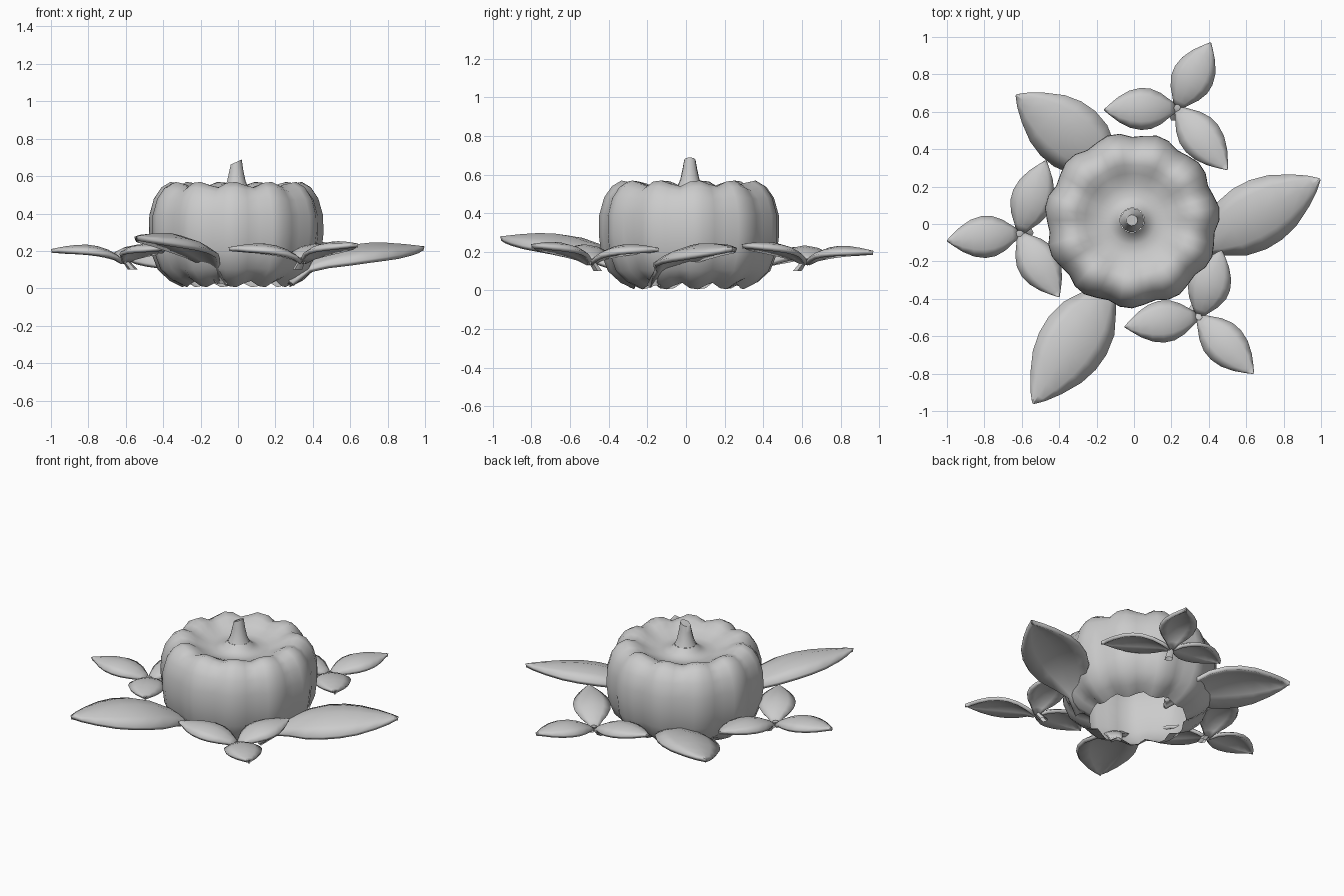
import bpy, math
from math import sin, cos, pi
from mathutils import Vector

if "Cube" in bpy.data.objects:
    bpy.data.objects.remove(bpy.data.objects["Cube"])


def make(name, verts, faces, angle=40):
    me = bpy.data.meshes.new(name)
    me.from_pydata(verts, [], faces)
    me.update()
    ob = bpy.data.objects.new(name, me)
    bpy.context.collection.objects.link(ob)
    bpy.ops.object.select_all(action='DESELECT')
    ob.select_set(True)
    bpy.context.view_layer.objects.active = ob
    bpy.ops.object.shade_smooth_by_angle(angle=math.radians(angle))
    return ob


def lathe(name, profile, n, shape, cap=False):
    # profile rows become rings, shape(row, angle) gives each point
    verts = [shape(p, 2 * pi * i / n) for p in profile for i in range(n)]
    faces = [(r * n + i, r * n + (i + 1) % n, (r + 1) * n + (i + 1) % n, (r + 1) * n + i)
             for r in range(len(profile) - 1) for i in range(n)]
    if cap:
        faces.append(tuple((len(profile) - 1) * n + i for i in range(n)))
    return make(name, verts, faces, 55)


CX, CY = -0.01, 0.02
LOBES = 11

# ribbed pumpkin shell, open underneath: radius, height, rib depth, height lost in grooves
body = [(0.29, 0.005, 0.03, -0.045), (0.36, 0.04, 0.05, -0.03), (0.425, 0.10, 0.06, -0.01),
        (0.46, 0.19, 0.06, 0), (0.472, 0.29, 0.06, 0), (0.47, 0.39, 0.06, 0),
        (0.445, 0.48, 0.06, 0.01), (0.405, 0.54, 0.06, 0.03), (0.355, 0.57, 0.05, 0.04),
        (0.30, 0.558, 0.02, 0.025), (0.25, 0.525, 0, 0.006), (0.19, 0.497, 0, 0),
        (0.13, 0.493, 0, 0), (0.09, 0.51, 0, 0), (0.065, 0.54, 0, 0)]


def ribbed(p, a):
    r, z, depth, drop = p
    g = 1 - abs(sin(LOBES * (a + math.radians(76)) / 2))
    r *= 1 - depth * g * 1.2
    return (CX + r * cos(a), CY + r * sin(a), z - drop * g)


lathe("pumpkin_body", body, LOBES * 4, ribbed)

# tapered stem with a slanted cut top: radius, height, slant
stem = [(0.065, 0.54, 0), (0.05, 0.575, 0), (0.038, 0.63, 0.1), (0.030, 0.675, 0.45)]
lathe("pumpkin_stem", stem, 11,
      lambda p, a: (CX + p[0] * cos(a), CY + p[0] * sin(a), p[1] + p[2] * p[0] * cos(a)), True)


def leaf(name, base, tip, width, rows, arch, droop, thick, roll=0.0):
    # arched blade with drooping sides; rows are (position, relative width)
    base, tip = Vector(base), Vector(tip)
    d = tip - base
    side = Vector((-d.y, d.x, 0)).normalized()
    cols = [-1, -0.6, 0, 0.6, 1]
    verts = []
    for t, w in rows:
        mid = base + d * t + Vector((0, 0, arch * sin(pi * t ** 0.8)))
        for s in cols:
            h = w * width / 2
            verts.append(mid + side * s * h + Vector((0, 0, -droop * s * s * w + roll * s * h)))
    n = len(cols)
    faces = [(r * n + c, (r + 1) * n + c, (r + 1) * n + c + 1, r * n + c + 1)
             for r in range(len(rows) - 1) for c in range(n - 1)]
    ob = make(name, verts, faces)
    m = ob.modifiers.new("thickness", 'SOLIDIFY')
    m.thickness = thick
    m.offset = -1
    return ob


# three large leaves growing from under the pumpkin: base, tip, width, arch, sideways tilt
big_rows = [(0, 0.2), (0.12, 0.26), (0.22, 0.55), (0.35, 0.88), (0.48, 1.0),
            (0.6, 0.98), (0.72, 0.84), (0.85, 0.54), (0.94, 0.27), (1, 0.03)]
big = [((0.27, -0.17, 0.045), (0.995, 0.24, 0.225), 0.37, 0.105, 0.12),
       ((-0.03, 0.24, 0.045), (-0.63, 0.69, 0.205), 0.37, 0.095, -0.18),
       ((-0.08, -0.26, 0.045), (-0.54, -0.96, 0.28), 0.37, 0.125, -0.1)]
for i, (b, t, w, arch, roll) in enumerate(big):
    leaf(f"large_leaf_{i + 1}", b, t, w, big_rows, arch, 0.055, 0.025, roll)

# three sprigs of three small leaves around a short stub
small_rows = [(0, 0.16), (0.1, 0.42), (0.22, 0.74), (0.36, 0.96), (0.5, 1.0),
              (0.65, 0.88), (0.8, 0.6), (0.92, 0.27), (1, 0.03)]
sprigs = [((0.23, 0.62), [(-0.16, 0.61, 0.21), (0.41, 0.97, 0.205), (0.50, 0.29, 0.24)]),
          ((-0.61, -0.05), [(-1.0, -0.09, 0.21), (-0.47, 0.34, 0.21), (-0.40, -0.39, 0.22)]),
          ((0.345, -0.495), [(-0.05, -0.55, 0.22), (0.47, -0.14, 0.22), (0.64, -0.80, 0.24)])]
for i, ((hx, hy), tips) in enumerate(sprigs):
    for j, tip in enumerate(tips):
        leaf(f"small_leaf_{i + 1}_{j + 1}", (hx, hy, 0.15), tip, 0.225,
             small_rows, 0.055, 0.035, 0.022)
    # stub leans back towards the pumpkin
    lean = -Vector((hx, hy)).normalized()
    lathe(f"sprig_stub_{i + 1}", [(0.026, 0.10), (0.022, 0.13), (0.018, 0.165)], 6,
          lambda p, a: (hx + p[0] * cos(a) + (0.16 - p[1]) * lean.x * 0.8,
                        hy + p[0] * sin(a) + (0.16 - p[1]) * lean.y * 0.8, p[1]), True)
